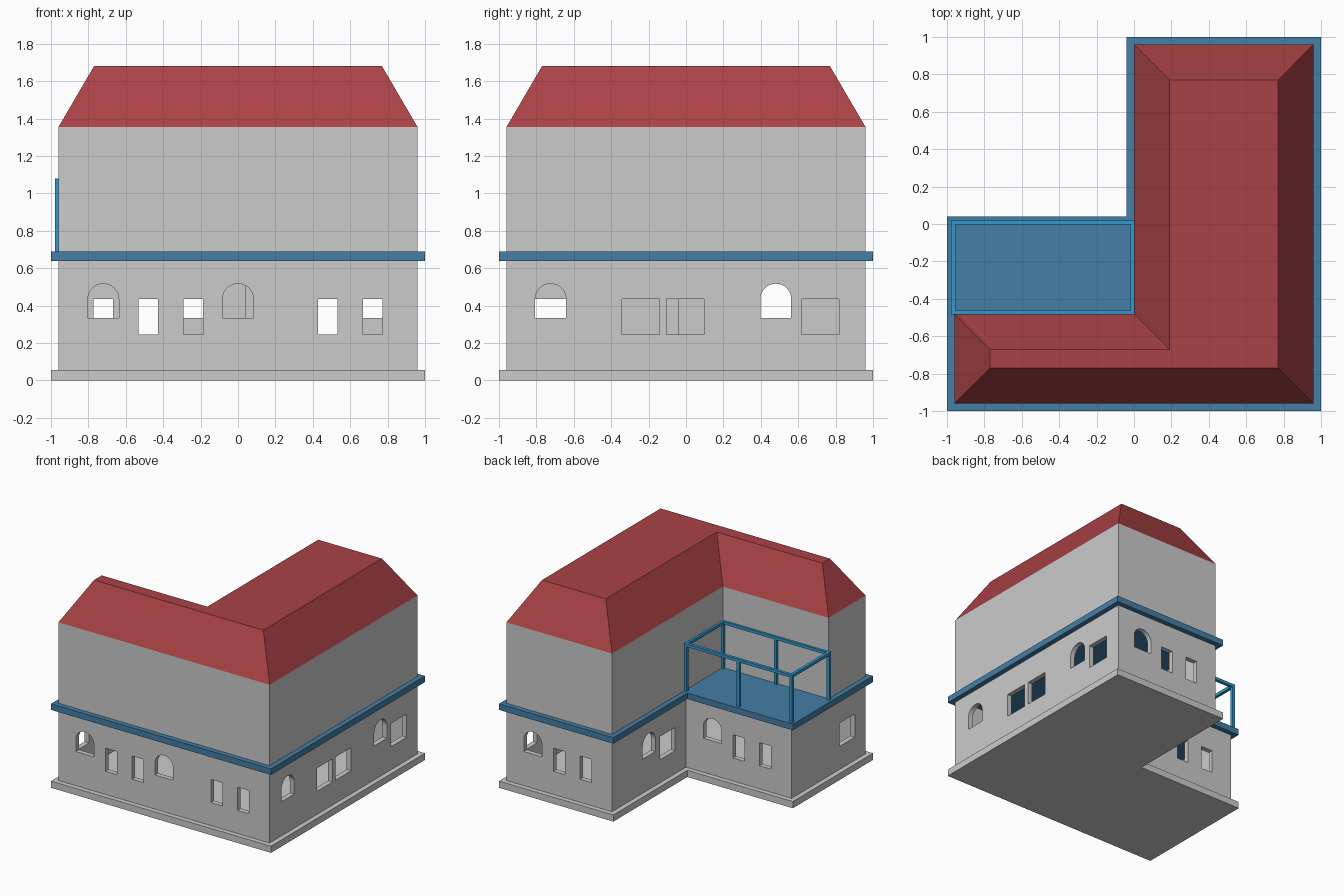
import bpy, bmesh, math
from mathutils import Matrix, Vector

if "Cube" in bpy.data.objects:
    bpy.data.objects.remove(bpy.data.objects["Cube"])


def material(name, color):
    m = bpy.data.materials.new(name)
    m.diffuse_color = (*color, 1)
    m.use_nodes = True
    m.node_tree.nodes["Principled BSDF"].inputs["Base Color"].default_value = m.diffuse_color
    return m


RED = material("roof_red", (0.40, 0.055, 0.06))
NAVY = material("band_blue", (0.06, 0.21, 0.38))
BLUE = material("rail_blue", (0.03, 0.32, 0.62))


def ell(d, wing_y=0.04):
    """L-shaped outline inset by d; wing_y is the back edge of the left wing."""
    return [(-1 + d, -1 + d), (1 - d, -1 + d), (1 - d, 1 - d),
            (-0.04 + d, 1 - d), (-0.04 + d, wing_y - d), (-1 + d, wing_y - d)]


def ring(bm, pts, z):
    return [bm.verts.new((x, y, z)) for x, y in pts]


def bridge(bm, a, b):
    for i in range(len(a)):
        j = (i + 1) % len(a)
        bm.faces.new((a[i], a[j], b[j], b[i]))


def finish(bm, name, mat=None):
    bmesh.ops.recalc_face_normals(bm, faces=bm.faces)
    me = bpy.data.meshes.new(name)
    bm.to_mesh(me)
    bm.free()
    ob = bpy.data.objects.new(name, me)
    bpy.context.collection.objects.link(ob)
    if mat:
        me.materials.append(mat)
    return ob


def loft(name, low, z0, high, z1, mat=None):
    bm = bmesh.new()
    a, b = ring(bm, low, z0), ring(bm, high, z1)
    bridge(bm, a, b)
    bm.faces.new(a)
    bm.faces.new(b)
    return finish(bm, name, mat)


# Plinth, floor band with terrace, upper storey and hipped flat-top roof
loft("plinth", ell(0), 0, ell(0), 0.055)
loft("floor_band", ell(0), 0.64, ell(0), 0.69, NAVY)
loft("upper_storey", ell(0.04, -0.44), 0.69, ell(0.04, -0.44), 1.355)
loft("roof", ell(0.04, -0.44), 1.355, ell(0.23, -0.44), 1.68, RED)

# Hollow ground floor walls
bm = bmesh.new()
rings = [ring(bm, ell(d), z) for d, z in
         ((0.04, 0.055), (0.04, 0.64), (0.08, 0.64), (0.08, 0.055))]
for i in range(4):
    bridge(bm, rings[i], rings[(i + 1) % 4])
walls = finish(bm, "ground_floor_walls")

# Window shapes in a wall plane (u, z)
def rect(w):
    return [(-w / 2, 0.245), (w / 2, 0.245), (w / 2, 0.435), (-w / 2, 0.435)]

R = 0.0825
ARCH = [(-R, 0.335), (R, 0.335)] + [
    (R * math.cos(math.pi * i / 16), 0.435 + R * math.sin(math.pi * i / 16)) for i in range(17)]
NARROW, WIDE = rect(0.105), rect(0.2)

# Each wall: axis it runs along, fixed coordinate of its middle, windows
openings = [
    ("x", -0.94, [(ARCH, -0.72), (NARROW, -0.48), (NARROW, -0.24),
                  (ARCH, 0), (NARROW, 0.48), (NARROW, 0.72)]),
    ("x", -0.02, [(NARROW, -0.72), (NARROW, -0.48), (ARCH, -0.24)]),
    ("x", 0.94, [(NARROW, 0.24), (NARROW, 0.48), (ARCH, 0.72)]),
    ("y", 0.94, [(ARCH, -0.724), (WIDE, -0.243), (WIDE, -0.003),
                 (ARCH, 0.48), (WIDE, 0.718)]),
    ("y", 0.02, [(WIDE, 0.24), (ARCH, 0.48)]),
    ("y", -0.94, [(WIDE, -0.72)]),
]
bm = bmesh.new()
for axis, c, items in openings:
    for shape, u in items:
        loops = []
        for t in (c - 0.035, c + 0.035):
            loops.append([bm.verts.new((u + p, t, z) if axis == "x" else (t, u + p, z))
                          for p, z in shape])
        bridge(bm, *loops)
        for lp in loops:
            bm.faces.new(lp)
cutter = finish(bm, "window_cutter")
cutter.hide_render = True

mod = walls.modifiers.new("windows", "BOOLEAN")
mod.operation = "DIFFERENCE"
mod.solver = "EXACT"
mod.object = cutter
bpy.context.view_layer.objects.active = walls
bpy.ops.object.modifier_apply(modifier=mod.name)
bpy.data.objects.remove(cutter)

# Terrace railing: square bars for posts and top rail
bm = bmesh.new()
T = 0.024


def bar(a, b):
    a, b = Vector(a), Vector(b)
    size = [abs(q - p) + T for p, q in zip(a, b)]
    bmesh.ops.create_cube(bm, size=1, matrix=Matrix.Translation((a + b) / 2) @ Matrix.Diagonal((*size, 1)))


X0, X1, Y0, Y1, ZT = -0.967, -0.006, -0.474, 0.008, 1.068
corners = [(X0, Y0), (X1, Y0), (X1, Y1), (X0, Y1)]
for i, p in enumerate(corners):
    bar((*p, ZT), (*corners[(i + 1) % 4], ZT))
for p in corners + [((X0 + X1) / 2, Y0), ((X0 + X1) / 2, Y1)]:
    bar((*p, 0.69), (*p, ZT))
finish(bm, "terrace_railing", BLUE)
